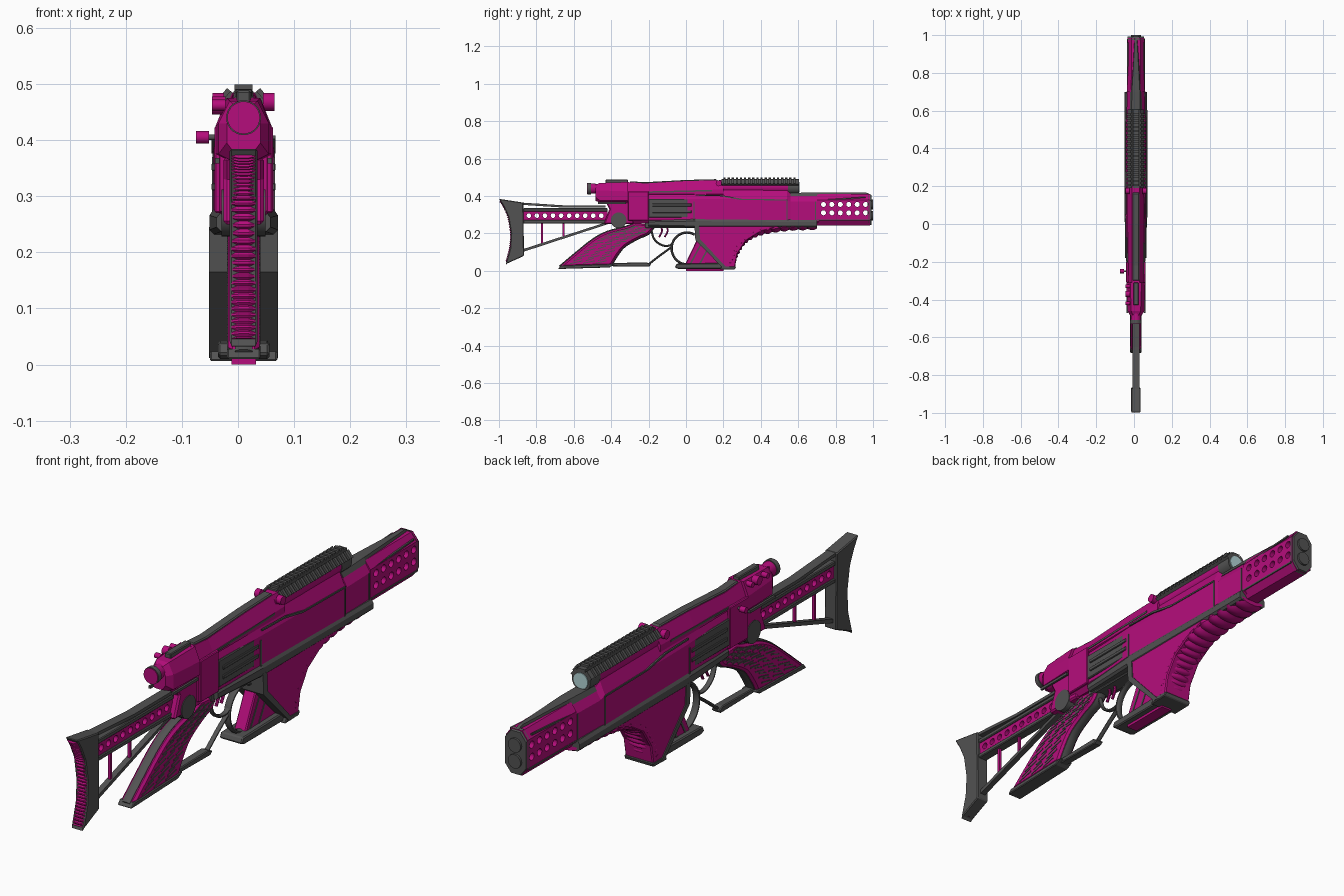
import bpy, bmesh, math
from mathutils import Vector, Matrix

if "Cube" in bpy.data.objects:
    bpy.data.objects.remove(bpy.data.objects["Cube"])

CX = 0.01  # the body sits slightly off centre because of the side knob

def mat(name, c):
    m = bpy.data.materials.new(name)
    m.diffuse_color = (*c, 1)
    m.use_nodes = True
    m.node_tree.nodes["Principled BSDF"].inputs["Base Color"].default_value = m.diffuse_color
    return m

PINK = mat("magenta", (0.46, 0.004, 0.2))
GREY = mat("dark grey", (0.085, 0.085, 0.085))
LENS = mat("pale blue glass", (0.45, 0.66, 0.68))

def finish(name, bm, m, bevel=0, smooth=False):
    bmesh.ops.recalc_face_normals(bm, faces=bm.faces)
    me = bpy.data.meshes.new(name)
    bm.to_mesh(me)
    bm.free()
    me.materials.append(m)
    o = bpy.data.objects.new(name, me)
    bpy.context.collection.objects.link(o)
    if smooth:
        bpy.ops.object.select_all(action='DESELECT')
        bpy.context.view_layer.objects.active = o
        o.select_set(True)
        bpy.ops.object.shade_smooth_by_angle(angle=math.radians(35))
    if bevel:
        b = o.modifiers.new("bevel", 'BEVEL')
        b.width, b.segments, b.angle_limit = bevel, 1, math.radians(50)
    return o

def rings(name, loops, m, bevel=0, smooth=False):
    """Skin a list of closed loops and cap both ends."""
    bm = bmesh.new()
    vs = [[bm.verts.new(p) for p in loop] for loop in loops]
    n = len(vs[0])
    for a, b in zip(vs, vs[1:]):
        for i in range(n):
            bm.faces.new((a[i], a[(i + 1) % n], b[(i + 1) % n], b[i]))
    bm.faces.new(vs[0])
    bm.faces.new(vs[-1])
    return finish(name, bm, m, bevel, smooth)

def prism(name, pts, hw, m, bevel=0, x=CX):
    """Side profile in (y, z) extruded across x."""
    return rings(name, [[(x + s * hw, y, z) for y, z in pts] for s in (-1, 1)], m, bevel)

def box(name, y0, y1, z0, z1, hw, m, x=CX, bevel=0):
    return prism(name, [(y0, z0), (y1, z0), (y1, z1), (y0, z1)], hw, m, bevel, x)

def loft(name, secs, m):
    """Chamfered sections (y, half width, z0, z1, chamfer w, top chamfer h, bottom chamfer h)."""
    return rings(name, [[(CX + a, y, z) for a, z in (
        (-w + c, z0), (w - c, z0), (w, z0 + cb), (w, z1 - ct),
        (w - c, z1), (-w + c, z1), (-w, z1 - ct), (-w, z0 + cb))]
        for y, w, z0, z1, c, ct, cb in secs], m)

def curve(pts, k=6):
    """Catmull-Rom smoothing of a (y, z) path."""
    P = [Vector(p) for p in pts]
    P = [2 * P[0] - P[1]] + P + [2 * P[-1] - P[-2]]
    out = []
    for a, b, c, d in zip(P, P[1:], P[2:], P[3:]):
        for i in range(k):
            t = i / k
            out.append(0.5 * (2 * b + (c - a) * t + (2 * a - 5 * b + 4 * c - d) * t * t
                              + (3 * b - a - 3 * c + d) * t ** 3))
    return out + [P[-2]]

def sweep(name, path, rx, rn, m, sides=8, depth=0, period=4, smooth=True):
    """Elliptic tube along a (y, z) path; depth adds ridges."""
    path = [Vector(p) for p in path]
    loops = []
    for i, p in enumerate(path):
        t = (path[min(i + 1, len(path) - 1)] - path[max(i - 1, 0)]).normalized()
        k = 1 - depth * (1 - abs(math.sin(math.pi * i / period)))
        loop = []
        for j in range(sides):
            a = 2 * math.pi * (j + 0.5) / sides
            q = p + Vector((-t.y, t.x)) * (rn * k * math.sin(a))
            loop.append((CX + rx * (0.5 + 0.5 * k) * math.cos(a), q.x, q.y))
        loops.append(loop)
    return rings(name, loops, m, 0, smooth)

def cyl(name, loc, r, length, axis, m, sides=24, r2=None):
    bm = bmesh.new()
    rot = Matrix.Rotation(math.pi / 2, 4, 'Y') if axis == 'x' else Matrix.Rotation(-math.pi / 2, 4, 'X')
    bmesh.ops.create_cone(bm, cap_ends=True, segments=sides, radius1=r, radius2=r if r2 is None else r2,
                          depth=length, matrix=Matrix.Translation(loc) @ rot)
    return finish(name, bm, m, 0, True)

def drill(o, holes, r):
    """Cut round holes right through an object along x."""
    for y, z in holes:
        c = cyl("drill_cutter", (CX, y, z), r, 0.4, 'x', GREY, 12)
        b = o.modifiers.new("hole", 'BOOLEAN')
        b.object, b.solver = c, 'EXACT'
        with bpy.context.temp_override(object=o, active_object=o):
            bpy.ops.object.modifier_apply(modifier="hole")
        bpy.data.objects.remove(c)

# ---- shoulder stock
prism("butt_frame", [(-1, .385), (-.87, .365), (-.866, .08), (-.955, .04), (-.965, .03), (-.94, .12),
                     (-.935, .2), (-.95, .29), (-.975, .345)], .025, GREY, .006)
pad = curve([(-.99, .375), (-.968, .34), (-.947, .29), (-.932, .2), (-.938, .12), (-.957, .045)], 20)
sweep("butt_pad_ridges", pad, .024, .011, PINK, 8, .5, 3, False)
plate = box("stock_rail", -.87, -.42, .262, .325, .013, PINK)
drill(plate, [(-.84 + .043 * i, .295) for i in range(10)], .0125)
box("stock_rail_cap", -.87, -.42, .318, .335, .019, GREY, bevel=.003)
box("stock_rail_base", -.87, -.42, .254, .271, .019, GREY, bevel=.003)
prism("stock_top_strut", [(-.88, .365), (-.65, .35), (-.43, .35), (-.43, .338), (-.65, .338), (-.88, .353)], .018, GREY)
prism("stock_lower_strut", [(-.875, .115), (-.42, .262), (-.38, .262), (-.875, .1)], .011, GREY)
for y in (-.77, -.655):
    box("stock_rod", y - .005, y + .005, .115 + (y + .875) * .32, .26, .005, PINK)

# ---- rear grip with dark checkering
top = curve([(-.675, .022), (-.6, .085), (-.5, .165), (-.42, .208), (-.32, .235), (-.27, .255)], 4)
bot = curve([(-.4, .03), (-.37, .08), (-.33, .13), (-.26, .172), (-.2, .2), (-.165, .245)], 4)
prism("rear_grip", top + bot[::-1], .028, PINK, .01)
sweep("grip_back_spine", top, .017, .007, GREY)
sweep("grip_front_spine", bot, .02, .007, GREY)
for i in range(1, 18):
    for f in (.14, .4, .66):
        g = .2 if i % 2 else .13
        a, b = top[i].lerp(bot[i], f), top[i + 1].lerp(bot[i + 1], f + g)
        h = Vector((0, .0025))
        for s in (-1, 1):
            prism("grip_checkering", [a - h, b - h, b + h, a + h], .002, GREY, 0, CX + s * .028)
prism("grip_foot", [(-.685, .01), (-.41, .018), (-.38, .034), (-.4, .036), (-.67, .028)], .03, GREY, .003)
prism("lower_bar", [(-.42, .025), (-.2, .022), (-.185, .033), (-.21, .045), (-.4, .042)], .016, GREY, .003)
sweep("lower_brace", [(-.2, .035), (-.14, .082), (-.08, .125)], .009, .006, GREY)

# ---- trigger group
ring = [(.005 + .082 * math.cos(a), .12 + .085 * math.sin(a))
        for a in [math.radians(60 + 10 * i) for i in range(25)]]
sweep("hand_guard_ring", ring, .014, .007, GREY)
sweep("trigger_guard", curve([(-.19, .235), (-.17, .17), (-.13, .138), (-.09, .135), (-.07, .15)]), .01, .006, GREY)
for y in (-.14, -.11):
    sweep("trigger", curve([(y, .25), (y + .012, .215), (y - .004, .18)]), .006, .005, PINK)
box("trigger_mount", -.22, .06, .228, .262, .03, GREY, bevel=.004)

# ---- magazine and curved foregrip
prism("magazine", [(.06, .245), (.065, .17), (.215, .012), (.262, .02), (.275, .09), (.32, .16), (.4, .21),
                   (.52, .245)], .058, PINK, .004)
prism("magazine_rear_plate", [(.045, .245), (.05, .165), (.2, .012), (.222, .012), (.075, .17), (.07, .245)], .0615, GREY)
grip = curve([(.235, .03), (.26, .1), (.31, .17), (.4, .215), (.54, .238), (.7, .245)], 16)
sweep("foregrip_ridges", grip, .06, .027, PINK, 16, .3, 5)
prism("foregrip_base", [(.18, .006), (.262, .008), (.268, .024), (.19, .026)], .06, GREY, .003)
prism("support_column", [(-.005, .035), (.06, .17), (.1, .17), (.19, .06), (.17, .035)], .024, PINK, .004)
for k in (.02, .07):
    prism("column_groove", [(k, .04), (k + .06, .15), (k + .068, .15), (k + .01, .04)], .026, GREY)
prism("support_foot", [(-.06, .018), (-.04, .01), (.2, .01), (.22, .03), (.18, .042), (-.05, .038)], .046, GREY, .004)
box("foot_pad", .0, .2, 0, .012, .022, PINK)

# ---- receiver
loft("receiver", [(-.31, .042, .255, .43, .018, .045, .02), (-.1, .047, .25, .43, .018, .045, .02),
                  (.05, .054, .245, .435, .022, .05, .02), (.54, .054, .245, .43, .022, .05, .02),
                  (.56, .05, .245, .41, .025, .04, .02), (.71, .046, .245, .41, .025, .04, .02)], PINK)
loft("lower_rail", [(-.2, .048, .237, .272, .008, .01, .008), (.05, .061, .232, .278, .008, .012, .008),
                    (.7, .06, .232, .272, .008, .012, .008)], GREY)
loft("rear_block", [(-.485, .03, .375, .46, .015, .03, .02), (-.46, .045, .365, .47, .02, .04, .01),
                    (-.31, .05, .365, .475, .02, .05, .01)], PINK)
prism("rear_lower_block", [(-.44, .25), (-.28, .25), (-.28, .37), (-.43, .37), (-.41, .33)], .036, PINK, .006)
cyl("stock_hinge", (CX, -.36, .27), .042, .078, 'x', GREY)
loft("upper_housing", [(-.32, .04, .4, .475, .02, .05, .01), (-.22, .042, .4, .467, .022, .05, .01),
                       (0, .044, .4, .48, .024, .05, .01), (.2, .044, .4, .485, .024, .05, .01)], PINK)
prism("top_spine", [(-.3, .46), (-.3, .479), (-.22, .474), (0, .486), (.16, .49), (.2, .46)], .018, GREY, .004)
for s in (-1, 1):
    x = CX + s * .047
    box("side_panel", -.31, -.2, .27, .425, .006, PINK, CX + s * .046, .003)
    box("ejection_port", -.2, .035, .285, .385, .005, GREY, x, .003)
    for z in (.31, .345):
        box("port_bar", -.18, .03, z, z + .014, .005, GREY, x + s * .005, .002)
    prism("side_seam", [(.05, .408), (.19, .405), (.3, .385), (.54, .382), (.54, .376), (.29, .379),
                        (.18, .399), (.05, .402)], .003, GREY, 0, CX + s * .054)
    box("body_split_line", .538, .544, .27, .38, .002, GREY, CX + s * .0535)
    for y in (.04, .69):
        box("panel_joint", y, y + .006, .27, .37, .003, GREY, CX + s * (.053 if y < .5 else .046))
    prism("housing_groove", [(-.29, .415), (.14, .425), (.14, .433), (-.29, .423)], .002, GREY, 0, CX + s * .0435)
    cyl("scope_mount_screw", (CX + s * .045, .175, .468), .016, .02, 'x', PINK)
    box("cheek_rib", -.47, -.32, .358, .368, .004, GREY, CX + s * .047)

# ---- sights: eyepiece, adjusters and long scope with three ribbed rails
cyl("eyepiece", (CX, -.495, .44), .029, .07, 'y', PINK, 28, .024)
cyl("eyepiece_rim", (CX, -.518, .44), .031, .018, 'y', GREY, 28)
cyl("eyepiece_lens", (CX, -.527, .44), .02, .004, 'y', LENS, 28)
box("rear_rail", -.43, -.31, .465, .488, .013, GREY, bevel=.003)
for y in (-.42, -.37, -.33):
    cyl("adjuster_knob", (-.034, y, .462), .016 if y == -.37 else .01, .024, 'x', PINK, 16)
cyl("charging_stem", (-.045, -.25, .405), .005, .04, 'x', GREY, 12)
cyl("charging_knob", (-.0635, -.25, .405), .011, .023, 'x', PINK, 16)
cyl("scope_tube", (CX, .37, .447), .036, .42, 'y', PINK, 28)
cyl("scope_rim", (CX, .575, .447), .038, .06, 'y', GREY, 28)
cyl("scope_lens", (CX, .606, .447), .029, .004, 'y', LENS, 28)
for ang in (-50, 0, 50):
    turn = Matrix.Translation((CX, 0, .447)) @ Matrix.Rotation(math.radians(ang), 4, 'Y')
    parts = [box("scope_rail", .19, .605, .03, .044, .016, GREY, 0)]
    parts += [box("scope_rail_rib", .2 + .022 * i, .212 + .022 * i, .042, .052, .016, GREY, 0) for i in range(18)]
    for o in parts:
        o.data.transform(turn)

# ---- barrel shroud and muzzle
shroud = loft("barrel_shroud", [(.7, .047, .243, .41, .022, .03, .03), (.985, .045, .243, .41, .022, .03, .03)], PINK)
drill(shroud, [(.735 + .045 * i, z) for i in range(6) for z in (.31, .355)], .0135)
loft("muzzle_frame", [(.975, .046, .241, .413, .024, .032, .032), (.992, .043, .246, .405, .024, .03, .03)], GREY)
for z in (.295, .355):
    cyl("muzzle_bore", (CX, .985, z), .026, .03, 'y', GREY, 20)
    cyl("muzzle_inner", (CX, .991, z), .013, .017, 'y', PINK, 16)
rings("shroud_top_fin", [[(CX - w, y, .4), (CX + w, y, .4), (CX + w * .7, y, z), (CX - w * .7, y, z)]
                         for y, w, z in ((.56, .034, .416), (.7, .03, .42), (.96, .01, .42), (.985, .008, .41))], GREY)
for s in (-1, 1):
    prism("shroud_edge_trim", [(.7, .372), (.96, .39), (.96, .396), (.7, .379)], .003, GREY, 0, CX + s * .043)
    box("shroud_lower_trim", .7, .98, .268, .274, .002, GREY, CX + s * .046)
